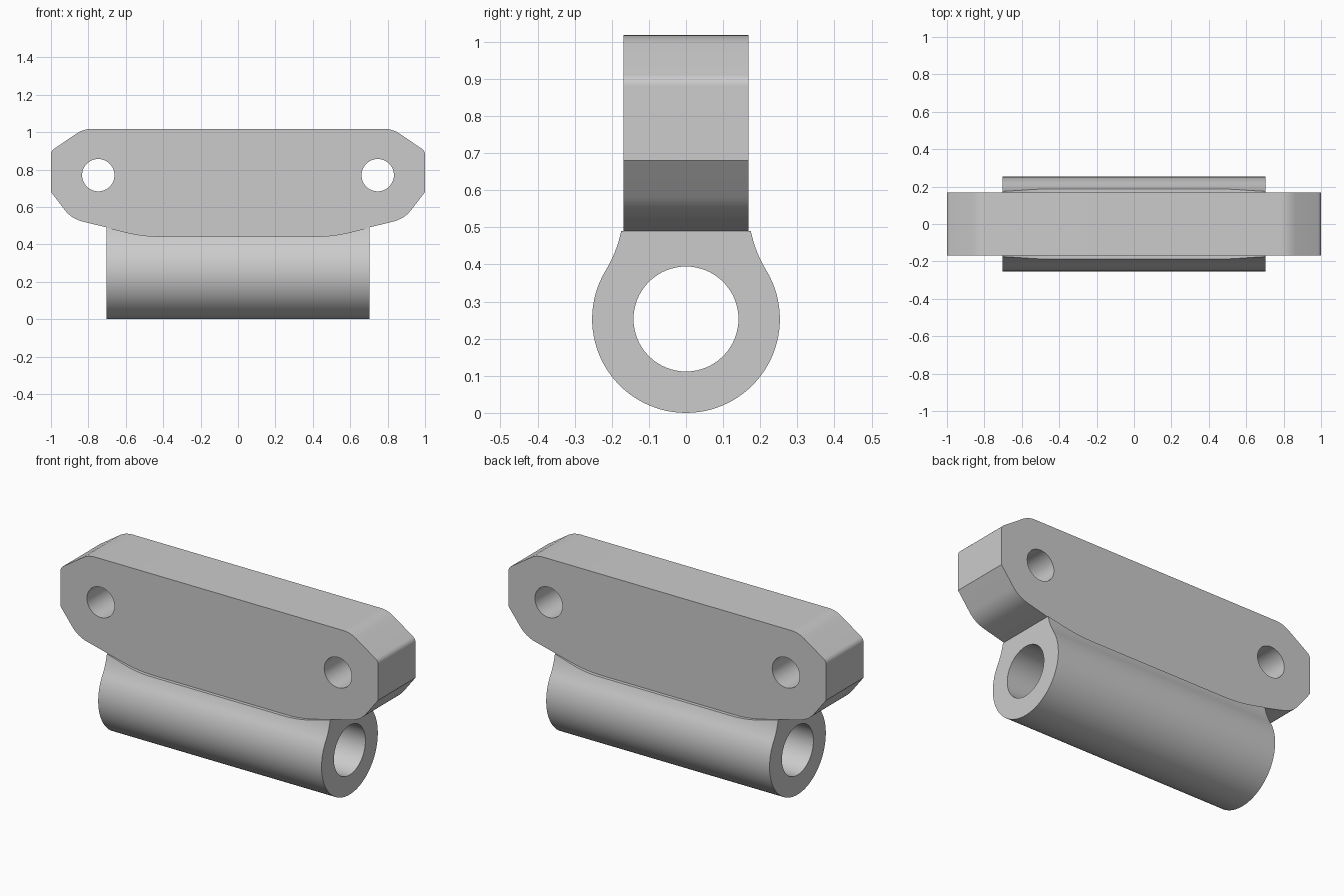
import bpy
import bmesh
from math import sin, cos, pi, sqrt, radians, atan2
from mathutils import Vector

cube = bpy.data.objects.get("Cube")
if cube:
    bpy.data.objects.remove(cube, do_unlink=True)

grey = bpy.data.materials.new("light grey")
grey.use_nodes = True
grey.diffuse_color = (0.6, 0.6, 0.6, 1)
grey.node_tree.nodes["Principled BSDF"].inputs["Base Color"].default_value = (0.6, 0.6, 0.6, 1)


def prism(name, profile, axis, half):
    """Extrude a closed profile symmetrically; (u, z) points, along x or y."""
    def place(u, z, d):
        return (d, u, z) if axis == "x" else (u, d, z)
    bm = bmesh.new()
    face = bm.faces.new([bm.verts.new(place(u, z, -half)) for u, z in profile])
    grown = bmesh.ops.extrude_face_region(bm, geom=[face])
    moved = [v for v in grown["geom"] if isinstance(v, bmesh.types.BMVert)]
    bmesh.ops.translate(bm, verts=moved, vec=place(0, 0, 2 * half))
    bmesh.ops.recalc_face_normals(bm, faces=bm.faces)
    mesh = bpy.data.meshes.new(name)
    bm.to_mesh(mesh)
    bm.free()
    mesh.materials.append(grey)
    ob = bpy.data.objects.new(name, mesh)
    bpy.context.collection.objects.link(ob)
    return ob


def circle(u, z, r, n=64):
    return [(u + r * cos(2 * pi * i / n), z + r * sin(2 * pi * i / n)) for i in range(n)]


def rounded(corners, steps=8):
    """Replace each (u, z, cut) corner by a smooth curve starting cut away."""
    out = []
    for i, (u, z, cut) in enumerate(corners):
        p = Vector((u, z))
        if not cut:
            out.append((u, z))
            continue
        a = p + (Vector(corners[i - 1][:2]) - p).normalized() * cut
        b = p + (Vector(corners[(i + 1) % len(corners)][:2]) - p).normalized() * cut
        for k in range(steps + 1):
            t = k / steps
            out.append(tuple(a.lerp(p, t).lerp(p.lerp(b, t), t)))
    return out


def combine(target, other, operation):
    """Apply a boolean and discard the helper."""
    mod = target.modifiers.new("bool", "BOOLEAN")
    mod.operation = operation
    mod.solver = "EXACT"
    mod.object = other
    bpy.ops.object.select_all(action="DESELECT")
    bpy.context.view_layer.objects.active = target
    target.select_set(True)
    bpy.ops.object.modifier_apply(modifier=mod.name)
    bpy.data.objects.remove(other, do_unlink=True)


# Mounting plate outline, right half mirrored
PLATE_HALF = 0.168
right = [(0.51, 0.443, 0.09), (0.89, 0.537, 0.06), (1.0, 0.68, 0),
         (1.0, 0.9, 0.02), (0.825, 1.018, 0.045)]
outline = rounded(right + [(-u, z, c) for u, z, c in reversed(right)])

# Barrel section: round tube blending into the plate through a concave fillet
R, FILLET = 0.253, 0.33
BARREL_HALF = 0.703
fu = PLATE_HALF + FILLET
fz = R + sqrt((R + FILLET) ** 2 - fu ** 2)
start = atan2(fz - R, fu)
neck = []
for i in range(17):
    a = pi + start * (1 - i / 16)
    neck.append((fu + FILLET * cos(a), fz + FILLET * sin(a)))
neck.reverse()
sweep = pi + 2 * start
arc = [(R * cos(start - sweep * i / 64), R + R * sin(start - sweep * i / 64))
       for i in range(1, 64)]
section = neck + arc + [(-u, z) for u, z in reversed(neck)]

barrel = prism("hinge_bracket", section, "x", BARREL_HALF)
combine(barrel, prism("bore_cutter", circle(0, R, 0.1415), "x", 1), "DIFFERENCE")
combine(barrel, prism("plate_clearance", outline, "y", 0.4), "DIFFERENCE")
combine(barrel, prism("mounting_plate", outline, "y", PLATE_HALF), "UNION")

# Bolt holes
for side in (-1, 1):
    combine(barrel, prism("bolt_hole_cutter", circle(side * 0.747, 0.77, 0.0865, 48), "y", 0.5),
            "DIFFERENCE")

bpy.ops.object.select_all(action="DESELECT")
bpy.context.view_layer.objects.active = barrel
barrel.select_set(True)
bpy.ops.object.shade_smooth_by_angle(angle=radians(25))
